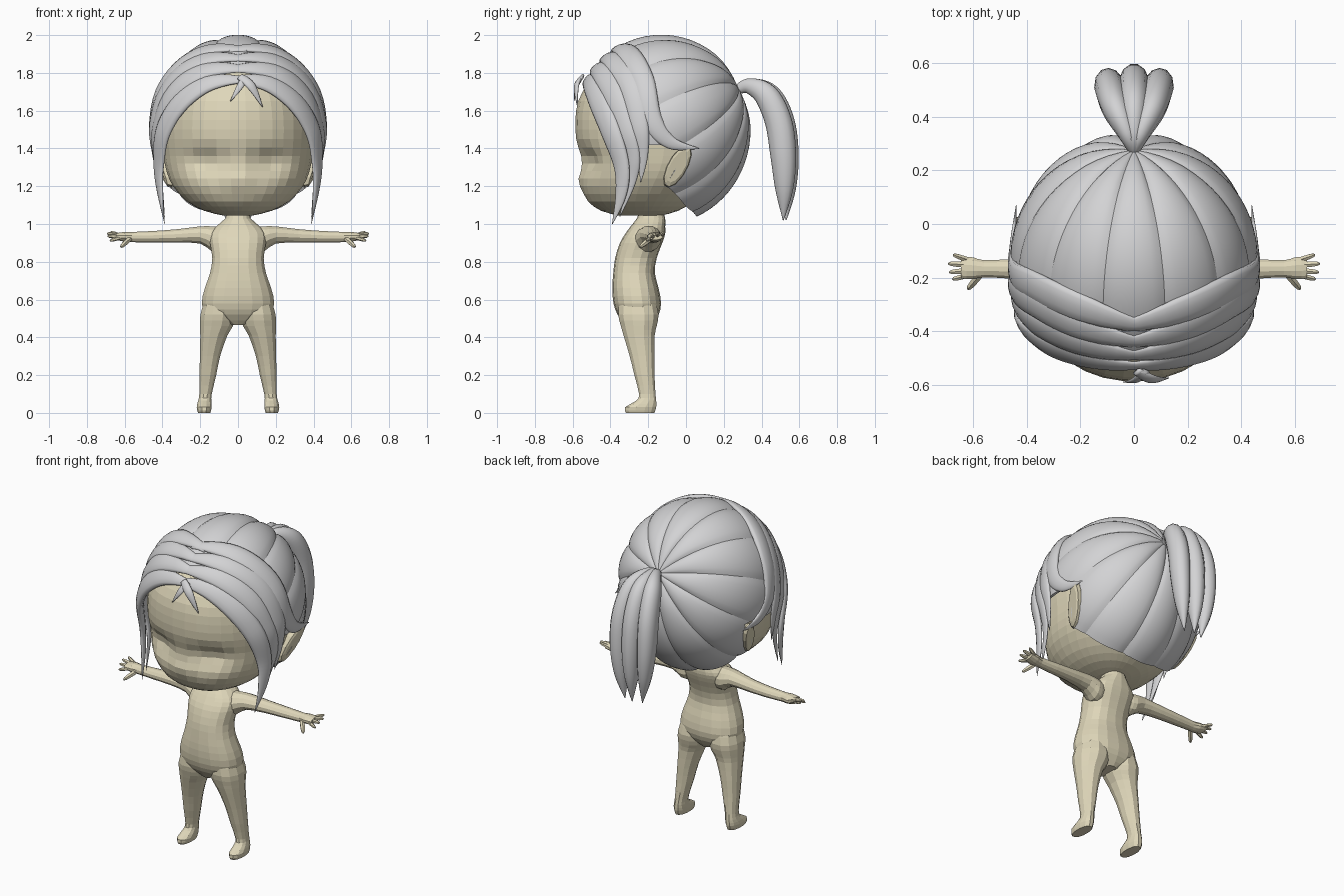
import bpy, bmesh, math
from mathutils import Vector

cube = bpy.data.objects.get("Cube")
if cube:
    bpy.data.objects.remove(cube, do_unlink=True)


def material(name, rgb):
    m = bpy.data.materials.new(name)
    m.use_nodes = True
    color = (*rgb, 1)
    m.diffuse_color = color
    m.node_tree.nodes["Principled BSDF"].inputs["Base Color"].default_value = color
    return m


skin = material("beige skin", (.74, .68, .49))
grey = material("grey hair", (.65, .65, .66))


def spline(pts, steps):
    """Smooth curve through tuples of any length."""
    p = [pts[0]] + list(pts) + [pts[-1]]
    out = []
    for i in range(1, len(p) - 2):
        for k in range(steps):
            t = k / steps
            out.append([b + .5 * t * (c - a + t * (2*a - 5*b + 4*c - d + t * (3*(b - c) + d - a)))
                        for a, b, c, d in zip(p[i-1], p[i], p[i+1], p[i+2])])
    return out + [list(pts[-1])]


def ring(center, side, up, count, power=2):
    """Rounded section spanned by two half-axis vectors."""
    pts = []
    for k in range(count):
        a = 2 * math.pi * (k + .5) / count
        c, s = math.cos(a), math.sin(a)
        pts.append(Vector(center)
                   + Vector(side) * math.copysign(abs(c) ** (2 / power), c)
                   + Vector(up) * math.copysign(abs(s) ** (2 / power), s))
    return pts


def loft(bm, rings):
    """Skin a row of sections and close both ends."""
    rows = [[bm.verts.new(p) for p in r] for r in rings]
    n = len(rows[0])
    for a, b in zip(rows, rows[1:]):
        for k in range(n):
            j = (k + 1) % n
            bm.faces.new((a[k], a[j], b[j], b[k]))
    bm.faces.new(rows[0])
    bm.faces.new(rows[-1])


def finish(name, bm, mat, smooth=False, mirror=False, recalc=True):
    if recalc:
        bmesh.ops.recalc_face_normals(bm, faces=bm.faces[:])
    for f in bm.faces:
        f.smooth = smooth
    mesh = bpy.data.meshes.new(name)
    bm.to_mesh(mesh)
    bm.free()
    mesh.materials.append(mat)
    obj = bpy.data.objects.new(name, mesh)
    bpy.context.collection.objects.link(obj)
    if mirror:
        obj.modifiers.new("both sides", 'MIRROR').use_mirror_merge = False
    return obj


def upright(rows, steps, count, power):
    """Horizontal sections from rows of height, centre x, half width, front y, back y."""
    return [ring((cx, (f + b) / 2, z), (w, 0, 0), (0, (b - f) / 2, 0), count, power)
            for z, cx, w, f, b in spline(rows, steps)]


# Head with eye hollows and a small nose
def bump(x, z, cx, cz, sx, sz):
    return math.exp(-((x - cx) / sx) ** 2 - ((z - cz) / sz) ** 2)


bm = bmesh.new()
loft(bm, upright([
    (1.045, 0, .08, -.36, -.13), (1.07, 0, .18, -.45, -.04), (1.12, 0, .272, -.52, .04),
    (1.2, 0, .345, -.555, .13), (1.28, 0, .38, -.56, .2), (1.36, 0, .395, -.564, .24),
    (1.45, 0, .405, -.583, .27), (1.55, 0, .405, -.587, .28), (1.65, 0, .385, -.572, .26),
    (1.75, 0, .33, -.515, .2), (1.85, 0, .23, -.41, .1), (1.91, 0, .08, -.28, 0)], 2, 36, 2.15))
for v in bm.verts:
    x, y, z = v.co
    if y < -.3:
        v.co.y += .05 * bump(abs(x), z, .17, 1.33, .1, .065)
        v.co.y -= .026 * bump(x, z, 0, 1.23, .045, .04)
finish("head", bm, skin)

# Ears, leaning outward at the top
bm = bmesh.new()
slant = Vector((.04, .06, .11))
loft(bm, [ring(Vector((x, -.045, 1.305)), slant * s, Vector((0, -.045, .025)) * s, 12)
          for x, s in ((.35, .85), (.39, 1), (.41, .95), (.417, .75))])
finish("ears", bm, skin, mirror=True)

# Neck and torso
bm = bmesh.new()
loft(bm, upright([
    (1.06, 0, .065, -.25, -.12), (1.03, 0, .068, -.26, -.11), (.985, 0, .12, -.295, -.11),
    (.95, 0, .15, -.32, -.11), (.9, 0, .15, -.35, -.125), (.82, 0, .138, -.375, -.155),
    (.74, 0, .15, -.385, -.165), (.66, 0, .178, -.39, -.145), (.58, 0, .194, -.384, -.132),
    (.52, 0, .165, -.362, -.145), (.465, 0, .04, -.32, -.18)], 2, 18, 2.3))
finish("torso", bm, skin)

# Legs and feet
bm = bmesh.new()
loft(bm, upright([
    (.6, .1, .078, -.355, -.16), (.52, .107, .095, -.362, -.142),
    (.46, .114, .09, -.348, -.152), (.41, .128, .074, -.333, -.163),
    (.3, .148, .055, -.3, -.165), (.2, .16, .046, -.275, -.165), (.1, .172, .034, -.25, -.16),
    (.065, .176, .036, -.265, -.156), (.03, .179, .041, -.325, -.155),
    (0, .179, .034, -.32, -.165)], 2, 12, 2.2))
finish("legs", bm, skin, mirror=True)

# Arms: x, y, z, half depth, half height
bm = bmesh.new()
loft(bm, [ring((x, y, z), (0, d, 0), (0, 0, h), 12) for x, y, z, d, h in spline([
    (.1, -.2, .92, .06, .068), (.14, -.2, .922, .07, .068), (.2, -.19, .942, .056, .047),
    (.32, -.175, .937, .044, .037), (.45, -.168, .932, .038, .032), (.56, -.167, .931, .033, .028),
    (.6, -.165, .932, .042, .027), (.645, -.163, .934, .042, .018)], 2)])
# Fingers and thumb: root y and z, tip x, y, z, and radius
for ry, rz, x, y, z, r in ((-.13, .94, .675, -.115, .958, .011), (-.152, .94, .693, -.148, .95, .012),
                           (-.175, .934, .69, -.18, .936, .012), (-.195, .926, .678, -.206, .912, .011),
                           (-.19, .92, .62, -.243, .878, .015)):
    start = Vector((.63 if rz > .92 else .575, ry, rz))
    tip = Vector((x, y, z))
    along = (tip - start).normalized()
    across = along.cross(Vector((0, 0, 1))).normalized()
    loft(bm, [ring(start.lerp(tip, t), across * r * s, across.cross(along) * r * s, 6)
              for t, s in ((-.2, 1), (.5, .95), (.85, .75), (1, .3))])
finish("arms_and_hands", bm, skin, mirror=True)

# Hair shell: an ellipsoid shared by all the hair
CENTER = Vector((0, -.13, 1.5))
RADII = Vector((.46, .47, .5))


def covered(p):
    if p.z > 1.42:
        return p.y > (-.47 if p.z > 1.75 else -.31)
    return p.y > .03 - .65 * (1.42 - p.z) and p.y + p.z > 1.1


# Combed back sections, all meeting at the ponytail root
SECTIONS, ACROSS, ALONG = 12, 10, 18
pole, top, side = Vector((0, .89, .456)), Vector((0, -.456, .89)), Vector((1, 0, 0))


def combed(phi, theta, scale=1):
    direction = (pole * math.cos(theta)
                 + (top * math.cos(phi) + side * math.sin(phi)) * math.sin(theta))
    return CENTER + direction * RADII * scale


bm = bmesh.new()
for i in range(SECTIONS):
    columns = []
    for u in range(ACROSS + 1):
        phi = 2 * math.pi * (i + u / ACROSS - .5) / SECTIONS
        end = .3
        while end < 2.6 and covered(combed(phi, end)):
            end += .01
        col = []
        for v in range(ALONG + 1):
            theta = .02 + (end - .02) * v / ALONG
            arch = math.sin(math.pi * u / ACROSS) if 0 < u < ACROSS else 0
            r = .97 + .034 * arch ** .6 * min(1, theta / .4)
            col.append(bm.verts.new(combed(phi, theta, r)))
        columns.append(col)
    for a, b in zip(columns, columns[1:]):
        for v in range(ALONG):
            bm.faces.new((a[v], a[v + 1], b[v + 1], b[v]))
for e in bm.edges:
    e.smooth = not e.is_boundary
back = finish("combed_back_hair", bm, grey, smooth=True, recalc=False)
solid = back.modifiers.new("thickness", 'SOLIDIFY')
solid.thickness, solid.offset = .02, -1


def lock(bm, pts, thick, center=CENTER, snap=True):
    """Tapered lock along points of x, y, z, half width, facing away from a centre."""
    path = spline(pts, 6)
    pos = [Vector(p[:3]) for p in path]
    if snap:
        for p in pos:
            d = p - CENTER
            size = Vector((d.x / RADII.x, d.y / RADII.y, d.z / RADII.z)).length
            pull = min(1, max(0, (p.z - 1.5) / .2))
            p += d * (1 / size - 1) * pull
    rings = []
    for i, p in enumerate(pos):
        t = (pos[min(i + 1, len(pos) - 1)] - pos[max(i - 1, 0)]).normalized()
        n = p - center
        n = (n - t * n.dot(t)).normalized()
        w = max(path[i][3], .002)
        rings.append(ring(p, t.cross(n) * w, n * w * thick, 12))
    loft(bm, rings)


# Fringe swept from the parting to both sides
bm = bmesh.new()
for pts in (
    [(-.05, -.555, 1.78, .016), (.17, -.525, 1.755, .052), (.315, -.465, 1.64, .062),
     (.4, -.395, 1.48, .06), (.42, -.34, 1.3, .046), (.41, -.345, 1.15, .03), (.388, -.39, 1, .002)],
    [(-.05, -.505, 1.83, .018), (.2, -.46, 1.815, .06), (.35, -.385, 1.69, .064), (.425, -.32, 1.5, .056),
     (.43, -.28, 1.35, .04), (.41, -.29, 1.22, .025), (.388, -.35, 1.04, .002)],
    [(-.05, -.45, 1.88, .018), (.2, -.39, 1.87, .058), (.37, -.3, 1.74, .062), (.445, -.25, 1.53, .054),
     (.44, -.23, 1.36, .03), (.42, -.24, 1.22, .002)],
    [(-.05, -.385, 1.925, .02), (.2, -.32, 1.92, .058), (.38, -.23, 1.77, .06), (.445, -.18, 1.55, .056),
     (.45, -.08, 1.43, .035), (.44, .07, 1.4, .002)]):
    lock(bm, pts, .38)
finish("swept_fringe", bm, grey, smooth=True, mirror=True)

# Small tuft over the forehead
bm = bmesh.new()
lock(bm, [(.01, -.55, 1.78, .02), (.07, -.58, 1.73, .024), (.13, -.575, 1.62, .002)], .5, snap=False)
lock(bm, [(.04, -.55, 1.78, .02), (.005, -.583, 1.72, .017), (-.04, -.59, 1.65, .002)], .5, snap=False)
finish("forehead_tuft", bm, grey, smooth=True)

# Ponytail of three fanned locks
bm = bmesh.new()
for s in (-1, 0, 1):
    y = .015 * (1 - abs(s))
    lock(bm, [(0, .27, 1.71, .02), (s * .025, .335, 1.73, .034), (s * .065, .425 + y, 1.68, .052),
              (s * .085, .49 + y, 1.54, .058), (s * .09, .515 + y, 1.36, .055),
              (s * .08, .52 + y, 1.18, .038), (s * .06, .515 + y, 1.02, .002)],
         1.25, Vector((0, .2, 1.42)), snap=False)
finish("ponytail", bm, grey, smooth=True)
